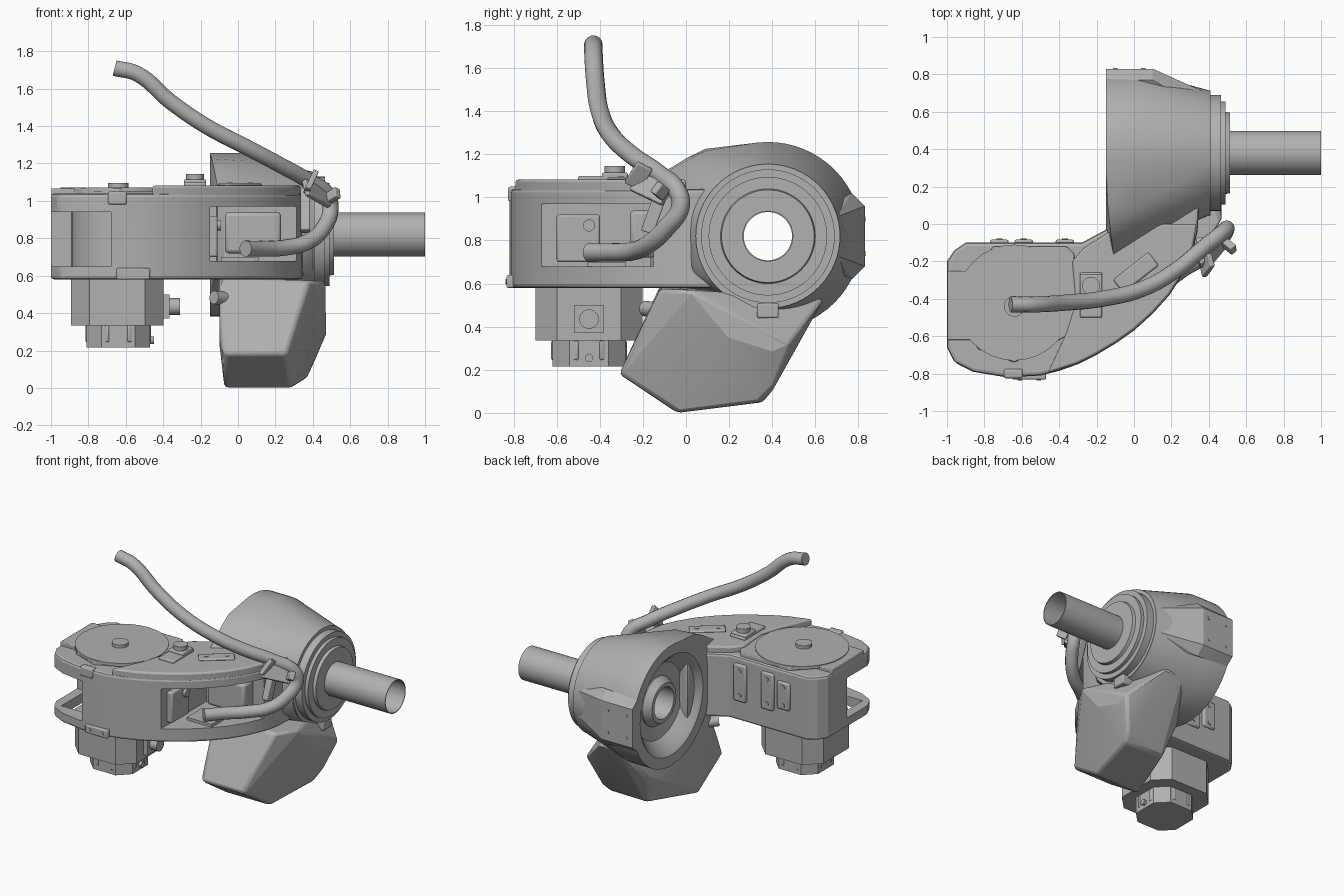
import bpy, bmesh, math
from mathutils import Vector, Matrix

cube = bpy.data.objects.get("Cube")
if cube:
    bpy.data.objects.remove(cube)

grey = bpy.data.materials.new("machine_grey")
grey.use_nodes = True
grey.diffuse_color = (0.44, 0.44, 0.44, 1)
grey.node_tree.nodes["Principled BSDF"].inputs["Base Color"].default_value = (0.44, 0.44, 0.44, 1)


def activate(ob):
    bpy.ops.object.select_all(action='DESELECT')
    ob.select_set(True)
    bpy.context.view_layer.objects.active = ob


def finish(name, bm, bevel=0.0, segments=2):
    bmesh.ops.recalc_face_normals(bm, faces=bm.faces)
    mesh = bpy.data.meshes.new(name)
    bm.to_mesh(mesh)
    bm.free()
    ob = bpy.data.objects.new(name, mesh)
    bpy.context.collection.objects.link(ob)
    mesh.materials.append(grey)
    if bevel:
        mod = ob.modifiers.new("soft_edges", 'BEVEL')
        mod.width, mod.segments, mod.angle_limit = bevel, segments, math.radians(35)
    activate(ob)
    bpy.ops.object.shade_smooth_by_angle(angle=math.radians(20))
    return ob


def prism(name, outline, z0, z1, bevel=0.0):
    bm = bmesh.new()
    face = bm.faces.new([bm.verts.new((x, y, z0)) for x, y in outline])
    top = bmesh.ops.extrude_face_region(bm, geom=[face])
    verts = [v for v in top["geom"] if isinstance(v, bmesh.types.BMVert)]
    bmesh.ops.translate(bm, verts=verts, vec=(0, 0, z1 - z0))
    return finish(name, bm, bevel)


def box(name, center, size, turn=(0, 0, 0), bevel=0.0):
    bm = bmesh.new()
    bmesh.ops.create_cube(bm, size=1, matrix=Matrix.Diagonal((*size, 1)))
    ob = finish(name, bm, bevel)
    ob.location = center
    ob.rotation_euler = [math.radians(a) for a in turn]
    return ob


def lathe(name, profile, origin, axis=(1, 0, 0), steps=64):
    """Spin a closed (distance, radius) profile about an axis."""
    bm = bmesh.new()
    rot = Vector(axis).to_track_quat('X', 'Z')
    rings = []
    for i in range(steps):
        a = math.tau * i / steps
        rings.append([bm.verts.new(rot @ Vector((d, r * math.cos(a), r * math.sin(a))) + Vector(origin))
                      for d, r in profile])
    n = len(profile)
    for i in range(steps):
        p, q = rings[i], rings[(i + 1) % steps]
        for j in range(n):
            k = (j + 1) % n
            if profile[j][1] or profile[k][1]:
                bm.faces.new((p[j], p[k], q[k], q[j]))
    bmesh.ops.remove_doubles(bm, verts=bm.verts, dist=1e-5)
    return finish(name, bm)


def cylinder(name, origin, axis, radius, length, steps=24):
    return lathe(name, [(0, 0), (0, radius), (length, radius), (length, 0)], origin, axis, steps)


def hull(name, points, bevel=0.0):
    bm = bmesh.new()
    for p in points:
        bm.verts.new(p)
    res = bmesh.ops.convex_hull(bm, input=bm.verts)
    loose = [g for g in res["geom_interior"] if isinstance(g, bmesh.types.BMVert)]
    bmesh.ops.delete(bm, geom=loose, context='VERTS')
    bmesh.ops.dissolve_limit(bm, angle_limit=math.radians(1), verts=bm.verts, edges=bm.edges)
    return finish(name, bm, bevel)


def carve(ob, cutters):
    for cutter in cutters:
        mod = ob.modifiers.new("cut", 'BOOLEAN')
        mod.object, mod.operation, mod.solver = cutter, 'DIFFERENCE', 'EXACT'
        activate(ob)
        bpy.ops.object.modifier_apply(modifier=mod.name)
        bpy.data.objects.remove(cutter)
    bpy.ops.object.shade_smooth_by_angle(angle=math.radians(25))


def octagon(cx, cy, half, cut):
    pts = []
    for sx, sy in ((1, 1), (-1, 1), (-1, -1), (1, -1)):
        pair = [(cx + sx * half, cy + sy * (half - cut)), (cx + sx * (half - cut), cy + sy * half)]
        pts += pair if sx * sy > 0 else pair[::-1]
    return pts


# Curved arm, with a window in the outer wall and an open left corner
arm = prism("arm_body", [
    (-1, -.2), (-1, -.66), (-.96, -.74), (-.86, -.79), (-.68, -.82), (-.5, -.81), (-.4, -.785),
    (-.3, -.75), (-.2, -.7), (-.1, -.64), (0, -.57), (.1, -.48), (.19, -.38), (.26, -.27),
    (.31, -.16), (.34, -.04), (.35, .14), (-.11, .14), (-.11, -.03), (-.15, -.03), (-.28, -.1),
    (-.9, -.1), (-.96, -.14)], .58, 1.04, .018)
activate(arm)
bpy.ops.object.modifier_apply(modifier="soft_edges")
carve(arm, [
    box("window_cut", (.25, -.55, .825), (.8, .8, .29)),
    box("corner_cut", (-.95, -.7, .795), (.54, .56, .29)),
    box("corner_floor_cut", (-.83, -.58, .6), (.2, .24, .3))])
box("inner_gearbox", (.08, -.2, .83), (.3, .12, .22), bevel=.02)
box("inner_panel", (-.14, -.5, .81), (.06, .2, .22), bevel=.01)
cylinder("inner_panel_bolt", (-.11, -.45, .87), (1, 0, 0), .028, .02)
box("cable_plate", (.01, -.37, .69), (.2, .18, .02))
cylinder("corner_hub", (-.64, -.42, .64), (0, 0, 1), .25, .34, 48)

# Raised deck and round cover on top of the arm
prism("arm_deck", [
    (-.46, -.795), (-.3, -.745), (-.2, -.695), (-.1, -.635), (0, -.565), (.1, -.475), (.19, -.375),
    (.26, -.265), (.31, -.155), (.335, 0), (-.1, 0), (-.13, -.04), (-.27, -.13), (-.33, -.2),
    (-.31, -.42), (-.36, -.58)], 1.02, 1.083, .012)
prism("end_cover", [
    (-.998, -.25), (-.998, -.62), (-.87, -.62), (-.83, -.67), (-.64, -.74), (-.36, -.6), (-.3, -.42),
    (-.32, -.16), (-.36, -.12), (-.75, -.12), (-.87, -.25)], 1.02, 1.067, .006)
cylinder("round_cover", (-.64, -.42, 1.05), (0, 0, 1), .31, .022, 32)
cylinder("cover_knob", (-.64, -.44, 1.06), (0, 0, 1), .055, .035)
box("sensor_base", (-.23, -.38, 1.087), (.12, .24, .025), bevel=.008)
box("sensor_block", (-.23, -.33, 1.1), (.12, .12, .03), bevel=.008)
cylinder("sensor_knob", (-.23, -.33, 1.09), (0, 0, 1), .048, .055)
box("deck_pad", (.01, -.26, 1.085), (.24, .09, .02), (0, 0, 38), .01)
for s in (-1, 1):
    cylinder("deck_pad_bolt", (.01 + s * .055, -.26 + s * .043, 1.09), (0, 0, 1), .015, .008, 12)

# Plates on the rear and front walls
for x, tall in ((-.37, .27), (-.59, .27), (-.72, .2)):
    box("rear_plate", (x, -.1, .86), (.1, .035, tall), bevel=.012)
    for s in (-1, 1):
        cylinder("rear_plate_bolt", (x, -.085, .86 + s * tall * .33), (0, 1, 0), .016, .008, 12)
box("front_plate", (-.56, -.815, .61), (.18, .035, .06), bevel=.008)
for x in (-.61, -.51):
    cylinder("front_plate_bolt", (x, -.832, .61), (0, -1, 0), .012, .005, 12)
box("front_stop", (-.645, -.8, 1.015), (.1, .05, .07), bevel=.01)

# Motor hanging below the arm
prism("motor_body", octagon(-.645, -.45, .248, .1), .335, .6)
prism("motor_cap", octagon(-.64, -.45, .17, .08), .215, .35)
for i in range(8):
    a = math.radians(22.5 + 45 * i)
    box("motor_cap_rib", (-.64 + .16 * math.cos(a), -.45 + .16 * math.sin(a), .29), (.05, .04, .09),
        (0, 0, math.degrees(a)), .008)
box("motor_socket", (-.385, -.45, .435), (.04, .14, .13))
cylinder("motor_plug", (-.38, -.45, .435), (1, 0, 0), .045, .07)
cylinder("cap_plug", (-.48, -.45, .255), (1, 0, 0), .02, .03, 12)

# Wrist housing: tapered drum with a shoulder over the arm
CY, CZ = .38, .82


def circle(x, r):
    return [(x, CY + r * math.cos(math.tau * i / 64), CZ + r * math.sin(math.tau * i / 64)) for i in range(64)]


shoulder = [(-.11, -.165, 1.08), (-.11, -.165, .66), (-.11, -.06, 1.135), (-.13, .0, 1.18),
            (-.14, .09, 1.225), (.02, .09, 1.215), (.34, .12, 1.08), (.33, .02, .66)]
housing = hull("wrist_housing", circle(-.15, .437) + circle(.02, .437) + circle(.4, .335) + shoulder)
axis_point = (0, CY, CZ)
carve(housing, [lathe("bowl_cut", [
    (-.2, 0), (-.2, .38), (-.15, .36), (-.13, .335), (-.05, .27), (-.03, .17), (.45, .16), (.45, 0)], axis_point)])
lathe("output_rings_and_pipe", [
    (-.09, .112), (-.09, .14), (-.04, .175), (.39, .175), (.39, .335), (.41, .335), (.41, .31), (.465, .31),
    (.465, .275), (.49, .275), (.49, .22), (.512, .215), (.512, .118), (1, .118), (1, .112)], axis_point)

# Flat bolted block on the back of the drum
hull("back_block", [(x, y, CZ + s * h) for s in (-1, 1)
                    for x, y, h in ((-.15, .83, .14), (.1, .83, .14), (-.15, .77, .19), (.1, .77, .2),
                                    (.39, .7, .09), (.39, .6, .12))])
for x in (-.1, .05):
    for z in (.74, .9):
        cylinder("back_bolt", (x, .828, z), (0, 1, 0), .012, .006, 12)
box("ring_tab", (.41, .38, .475), (.09, .1, .07), bevel=.008)

# Faceted cover below the wrist
hull("lower_cover", [
    (-.105, -.12, .59), (-.1, -.25, .24), (-.075, -.31, .18), (-.075, -.04, 0), (.06, .36, .05),
    (0, .45, .28), (.1, .64, .53), (.26, -.31, .18), (.29, -.04, 0), (.37, .35, .05), (.39, .4, .1),
    (.38, -.12, .575), (.47, .02, .57), (.47, .195, .35), (.47, .4, .285), (.47, .48, .32),
    (.25, .64, .53)], .025)
cylinder("cover_peg", (-.04, -.11, .475), (-1, -.9, .1), .036, .12)
box("cover_tab", (.37, .02, .53), (.06, .08, .05), (-30, 0, 0), .008)

# Hose looping from the arm window up and back over the arm
path = [(-.66, -.43, 1.71), (-.54, -.43, 1.68), (-.36, -.42, 1.53), (-.17, -.4, 1.4), (.05, -.345, 1.285),
        (.22, -.25, 1.195), (.38, -.12, 1.105), (.48, -.04, 1.03), (.495, -.025, .96), (.46, -.09, .86),
        (.38, -.17, .785), (.25, -.25, .75), (.13, -.35, .745), (.04, -.45, .745)]
curve = bpy.data.curves.new("hose", 'CURVE')
curve.dimensions = '3D'
curve.bevel_depth, curve.bevel_resolution = .043, 5
curve.resolution_u, curve.use_fill_caps = 8, True
spline = curve.splines.new('BEZIER')
spline.bezier_points.add(len(path) - 1)
for point, co in zip(spline.bezier_points, path):
    point.co = co
    point.handle_left_type = point.handle_right_type = 'AUTO'
curve.materials.append(grey)
bpy.context.collection.objects.link(bpy.data.objects.new("hose", curve))

# Clamp bracket holding the hose
box("clamp_arm", (.36, -.14, .95), (.05, .06, .24), (-20, 0, 0), .006)
box("clamp_plate", (.42, -.16, 1.04), (.2, .03, .1), (-30, 20, 50), .006)
box("clamp_upper_lug", (.39, -.22, 1.1), (.03, .08, .12), (-30, 25, 0), .006)
box("clamp_lower_lug", (.51, -.12, 1.03), (.04, .07, .06), (-30, 20, 40), .006)
